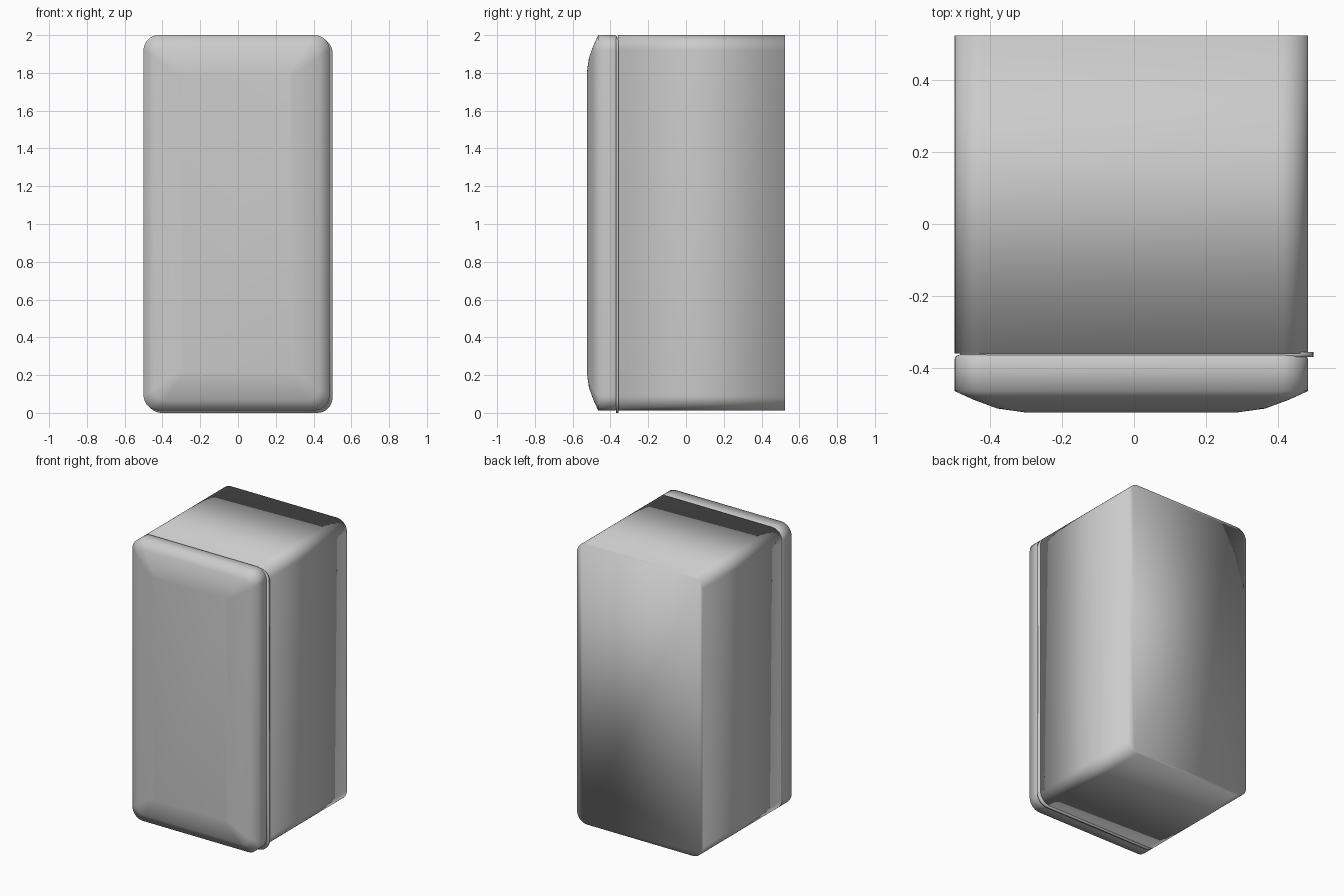
import bpy, bmesh, math

if "Cube" in bpy.data.objects:
    bpy.data.objects.remove(bpy.data.objects["Cube"])

X0, X1, Z0, Z1 = -0.5, 0.485, 0.013, 2.0   # outline of the cabinet seen from the front


def outline(y, inset, radius, dx=0.0, dz=0.0, steps=8):
    """Rounded rectangle in the XZ plane at depth y."""
    pts = []
    a, b = X0 + inset + radius + dx, X1 - inset - radius + dx
    c, d = Z0 + inset + radius + dz, Z1 - inset - radius + dz
    for i, (x, z) in enumerate([(b, d), (a, d), (a, c), (b, c)]):
        for k in range(steps + 1):
            t = math.pi / 2 * (i + k / steps)
            pts.append((x + radius * math.cos(t), y, z + radius * math.sin(t)))
    return pts


def loft(name, rings):
    """Skin a stack of outlines and cap both ends."""
    bm = bmesh.new()
    loops = [[bm.verts.new(p) for p in ring] for ring in rings]
    n = len(loops[0])
    for lo, hi in zip(loops, loops[1:]):
        for i in range(n):
            j = (i + 1) % n
            bm.faces.new((lo[i], lo[j], hi[j], hi[i]))
    bm.faces.new(loops[0])
    bm.faces.new(loops[-1])
    bmesh.ops.recalc_face_normals(bm, faces=bm.faces)
    for f in bm.faces:
        f.smooth = True
    mesh = bpy.data.meshes.new(name)
    bm.to_mesh(mesh)
    bm.free()
    obj = bpy.data.objects.new(name, mesh)
    bpy.context.collection.objects.link(obj)
    return obj


# Cabinet: square-ended box with rounded long edges, smooth shaded throughout
loft("cabinet_body", [outline(-0.36, 0, 0.08), outline(0.525, 0, 0.08)])

# Thin seal between door and cabinet, shifted slightly right and down
loft("door_seal", [outline(y, 0, 0.08, dx=0.015, dz=-0.013) for y in (-0.371, -0.357)])

# Door: soft back edge, straight rim, then a shallow pillow-shaped front
loft("door", [
    outline(-0.364, 0.014, 0.07),
    outline(-0.367, 0.005, 0.077),
    outline(-0.376, 0.0, 0.08),
    outline(-0.465, 0.0, 0.08),
    outline(-0.490, 0.055, 0.06),
    outline(-0.514, 0.12, 0.04),
    outline(-0.525, 0.2, 0.02),
])
